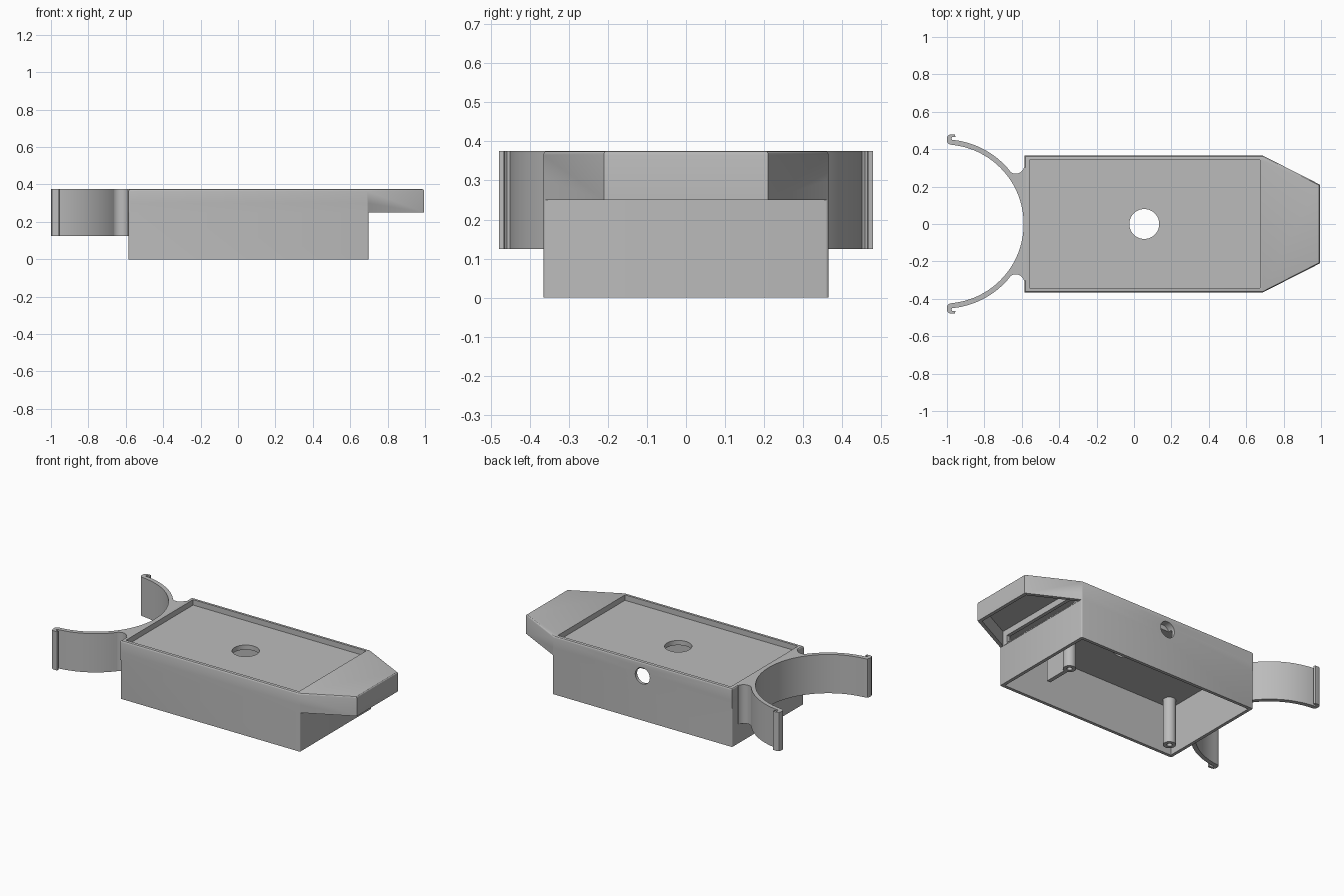
import bpy, bmesh, math

cube = bpy.data.objects.get("Cube")
if cube:
    bpy.data.objects.remove(cube, do_unlink=True)

grey = bpy.data.materials.new("plain grey plastic")
grey.use_nodes = True
grey.diffuse_color = (0.5, 0.5, 0.5, 1)
grey.node_tree.nodes["Principled BSDF"].inputs["Base Color"].default_value = (0.5, 0.5, 0.5, 1)

TOP = 0.375


def prism(name, outline, z0, z1, bevel=0, pick=None):
    """Extrude a flat outline from z0 to z1, rounding the edges that pick accepts."""
    bm = bmesh.new()
    base = bm.faces.new([bm.verts.new((x, y, z0)) for x, y in outline])
    moved = bmesh.ops.extrude_face_region(bm, geom=[base])["geom"]
    for v in moved:
        if isinstance(v, bmesh.types.BMVert):
            v.co.z = z1
    bmesh.ops.recalc_face_normals(bm, faces=bm.faces)
    if bevel:
        edges = [e for e in bm.edges if pick(*e.verts)]
        bmesh.ops.bevel(bm, geom=edges, offset=bevel, segments=3, profile=0.5, affect='EDGES')
    mesh = bpy.data.meshes.new(name)
    bm.to_mesh(mesh)
    bm.free()
    mesh.materials.append(grey)
    obj = bpy.data.objects.new(name, mesh)
    bpy.context.collection.objects.link(obj)
    return obj


def rect(x0, x1, y0, y1):
    return [(x0, y0), (x1, y0), (x1, y1), (x0, y1)]


def circle(x, y, r, n=40):
    return [(x + r * math.cos(math.tau * i / n), y + r * math.sin(math.tau * i / n)) for i in range(n)]


def arc(cx, cy, r, a0, a1, n):
    angles = [math.radians(a0 + (a1 - a0) * i / n) for i in range(n + 1)]
    return [(cx + r * math.cos(a), cy + r * math.sin(a)) for a in angles]


def combine(target, tool, operation):
    """Apply a boolean and remove the tool."""
    mod = target.modifiers.new("combine", 'BOOLEAN')
    mod.operation, mod.solver, mod.object = operation, 'EXACT', tool
    bpy.context.view_layer.objects.active = target
    bpy.ops.object.modifier_apply(modifier=mod.name)
    bpy.data.objects.remove(tool, do_unlink=True)


def smooth(obj):
    bpy.ops.object.select_all(action='DESELECT')
    obj.select_set(True)
    bpy.context.view_layer.objects.active = obj
    bpy.ops.object.shade_smooth_by_angle(angle=math.radians(30))


def top_edge(a, b):
    return min(a.co.z, b.co.z) > TOP - 0.001


def upright(a, b):
    return abs(a.co.z - b.co.z) > 0.1


# Housing: deep box joined to a tapered nose along the top
body = prism("housing", [(-0.585, -0.365), (0.69, -0.365), (0.995, -0.21),
                         (0.995, 0.21), (0.69, 0.365), (-0.585, 0.365)],
             0.25, TOP, 0.01, top_edge)
combine(body, prism("lower_box", rect(-0.585, 0.698, -0.365, 0.365), 0, 0.3, 0.008, upright), 'UNION')

# Open underside of the box and of the nose
cuts = [
    prism("box_cavity", rect(-0.565, 0.677, -0.345, 0.345), -0.1, 0.31),
    prism("nose_cavity", [(0.7, -0.335), (0.973, -0.196), (0.973, 0.196), (0.7, 0.335)], 0.2, 0.345),
    prism("end_slot", rect(0.66, 0.72, -0.3, 0.3), 0.257, 0.305),
    prism("top_recess", rect(-0.56, 0.675, -0.342, 0.342), 0.34, 0.5),
    prism("top_hole", circle(0.055, 0, 0.08), 0.2, 0.5),
]
# Round hole through the back wall
side = prism("side_hole", circle(0, 0, 0.052), -0.05, 0.05)
side.rotation_euler.x = math.pi / 2
side.location = (0.055, 0.37, 0.288)
bpy.context.view_layer.update()
for cutter in cuts + [side]:
    combine(body, cutter, 'DIFFERENCE')
smooth(body)

# Screw posts hanging from the plate, each with a blind hole
for name, x, y in (("rear_post", -0.5, -0.28), ("front_post", 0.5, 0.02)):
    post = prism(name, circle(x, y, 0.038, 24), 0.015, 0.315)
    combine(post, prism("screw_hole", circle(x, y, 0.016, 16), -0.1, 0.15), 'DIFFERENCE')
    smooth(post)
prism("inner_fin", rect(0.485, 0.51, -0.17, -0.01), 0.015, 0.315)

# Spring clip: upper half outline, mirrored to close the loop
CX, R_IN, R_OUT = -1.015, 0.425, 0.452
inner = arc(CX, 0, R_IN, 0, 84, 28)
hook = [(-0.985, 0.425), (-0.995, 0.43), (-1.0, 0.442), (-1.0, 0.463), (-0.994, 0.474),
        (-0.982, 0.479), (-0.957, 0.479), (-0.955, 0.466), (-0.972, 0.464),
        (-0.977, 0.458), (-0.972, 0.45)]
outer = arc(CX, 0, R_OUT, 82, 39, 18)
fillet = arc(-0.632, 0.315, 0.046, 218, 345, 10)
half = inner + hook + outer + fillet + [(-0.575, 0.303)]
outline = half + [(x, -y) for x, y in reversed(half[1:])]
smooth(prism("spring_clip", outline, 0.125, TOP))
